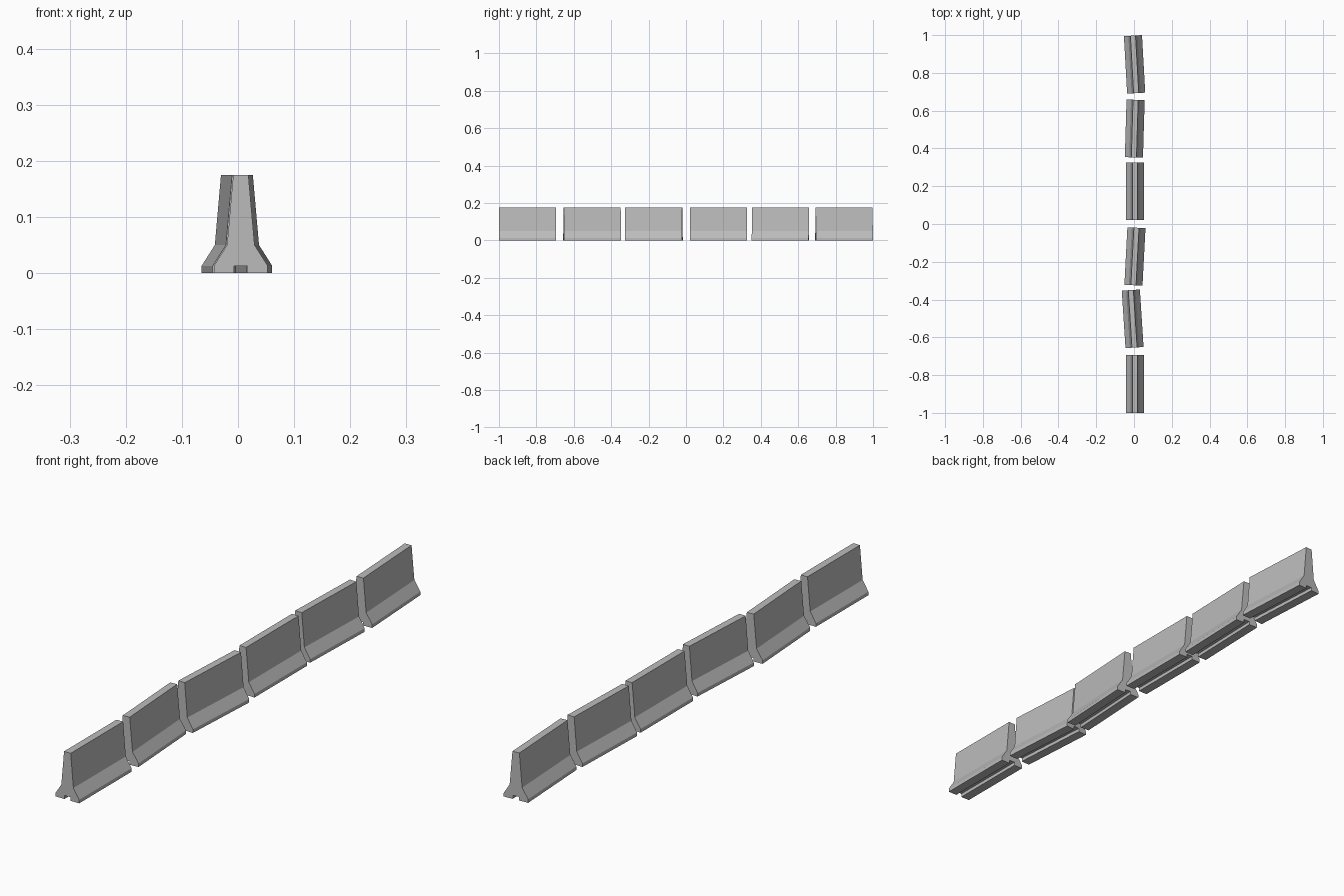
import bpy
import bmesh
from math import radians

cube = bpy.data.objects.get("Cube")
if cube:
    bpy.data.objects.remove(cube, do_unlink=True)

concrete = bpy.data.materials.new("grey concrete")
concrete.use_nodes = True
GREY = (0.5, 0.5, 0.5, 1)
concrete.diffuse_color = GREY
concrete.node_tree.nodes["Principled BSDF"].inputs["Base Color"].default_value = GREY

LENGTH = 0.305
# Right half of the cross-section: drainage channel, toe, slope, wall, top
HALF = [(0.012, 0.013), (0.012, 0), (0.048, 0), (0.048, 0.013),
        (0.0245, 0.05), (0.0135, 0.175)]


def barrier_mesh():
    """Extrude the mirrored cross-section along y."""
    outline = HALF + [(-x, z) for x, z in reversed(HALF)]
    bm = bmesh.new()
    end = bm.faces.new([bm.verts.new((x, -LENGTH / 2, z)) for x, z in outline])
    geom = bmesh.ops.extrude_face_region(bm, geom=[end], use_keep_orig=True)["geom"]
    bmesh.ops.translate(bm, vec=(0, LENGTH, 0),
                        verts=[v for v in geom if isinstance(v, bmesh.types.BMVert)])
    bmesh.ops.recalc_face_normals(bm, faces=bm.faces)
    mesh = bpy.data.meshes.new("barrier")
    bm.to_mesh(mesh)
    bm.free()
    mesh.materials.append(concrete)
    return mesh


# Slightly misaligned row, front to back: x, y, turn in degrees
ROW = [(0.005, -0.847, 0), (-0.007, -0.502, 3.7), (0.005, -0.172, -3),
       (0.005, 0.173, 0), (0.004, 0.505, -1.7), (0.003, 0.845, 3.2)]

mesh = barrier_mesh()
for i, (x, y, turn) in enumerate(ROW, 1):
    barrier = bpy.data.objects.new(f"barrier_{i}", mesh)
    barrier.location = (x, y, 0)
    barrier.rotation_euler.z = radians(turn)
    bpy.context.collection.objects.link(barrier)
